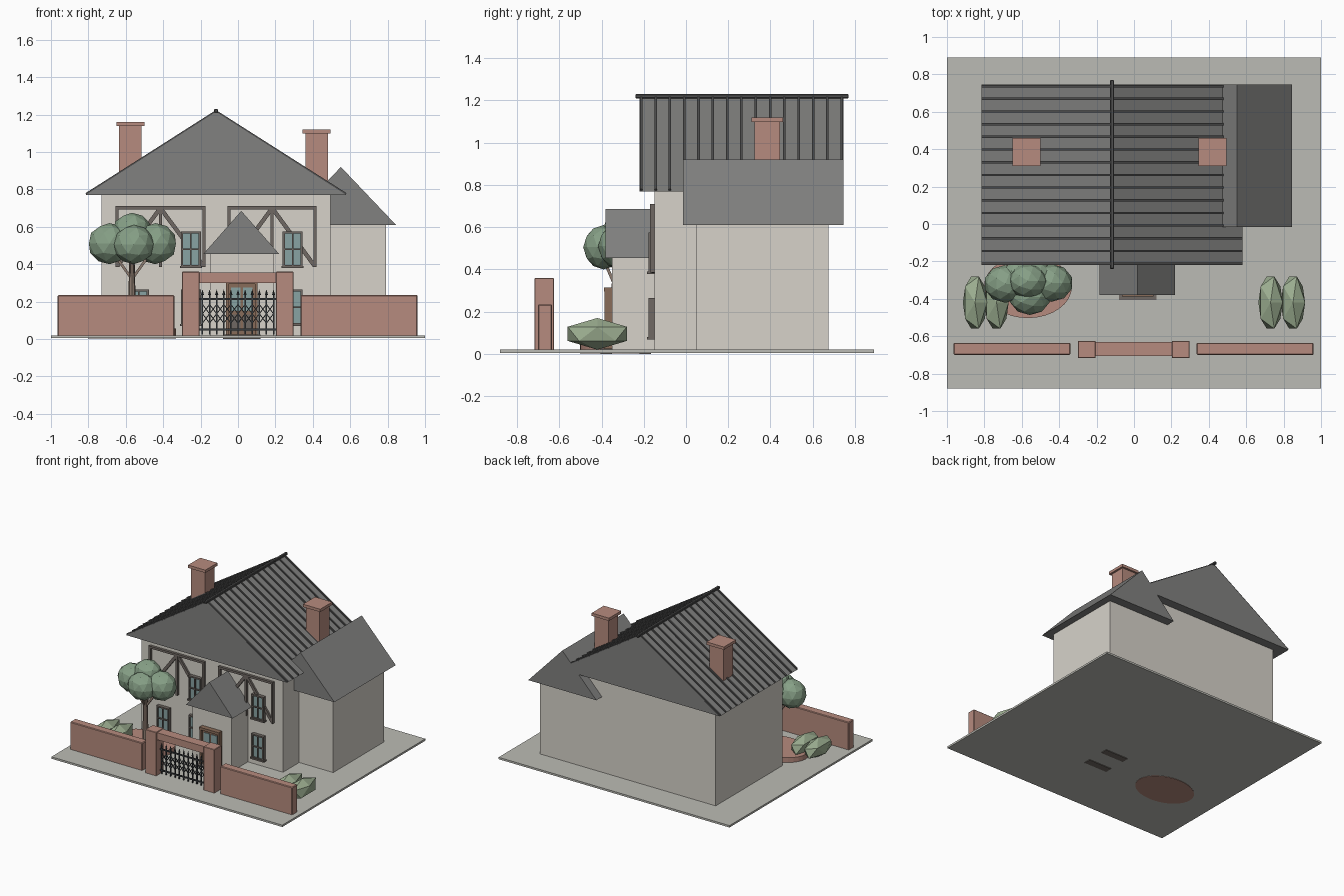
import bpy, bmesh, math
from mathutils import Vector

if "Cube" in bpy.data.objects:
    bpy.data.objects.remove(bpy.data.objects["Cube"])


def mat(name, r, g, b):
    m = bpy.data.materials.new(name)
    m.diffuse_color = (r, g, b, 1)
    m.use_nodes = True
    m.node_tree.nodes["Principled BSDF"].inputs["Base Color"].default_value = m.diffuse_color
    return m


PLASTER = mat("plaster", 0.68, 0.65, 0.59)
SLATE = mat("slate", 0.22, 0.22, 0.215)
RIB = mat("dark_slate", 0.08, 0.08, 0.08)
BRICK = mat("brick", 0.47, 0.26, 0.21)
TIMBER = mat("timber", 0.16, 0.14, 0.125)
IRON = mat("iron", 0.04, 0.045, 0.05)
GLASS = mat("glass", 0.25, 0.37, 0.37)
WOOD = mat("door_wood", 0.25, 0.15, 0.1)
LEAF = mat("leaf", 0.24, 0.35, 0.24)
BUSH = mat("bush_leaf", 0.33, 0.42, 0.28)
BARK = mat("bark", 0.27, 0.2, 0.16)
PAVING = mat("paving", 0.5, 0.5, 0.46)


def finish(name, bm, m):
    bmesh.ops.recalc_face_normals(bm, faces=bm.faces)
    me = bpy.data.meshes.new(name)
    bm.to_mesh(me)
    bm.free()
    me.materials.append(m)
    ob = bpy.data.objects.new(name, me)
    bpy.context.collection.objects.link(ob)
    return ob


def add_box(bm, x, y, z):
    vs = bmesh.ops.create_cube(bm, size=1)["verts"]
    for v in vs:
        v.co = [(a + b) / 2 + c * (b - a) for (a, b), c in zip((x, y, z), v.co)]


def box(name, x, y, z, m, bevel=0):
    bm = bmesh.new()
    add_box(bm, x, y, z)
    ob = finish(name, bm, m)
    if bevel:
        mod = ob.modifiers.new("bevel", "BEVEL")
        mod.width, mod.segments = bevel, 1
    return ob


def add_beam(bm, p, q, w, d):
    # box-section bar from p to q
    p, q = Vector(p), Vector(q)
    rot = (q - p).to_track_quat("Z", "Y")
    for v in bmesh.ops.create_cube(bm, size=1)["verts"]:
        v.co = (p + q) / 2 + rot @ Vector((v.co.x * w, v.co.y * d, v.co.z * (q - p).length))


def gable(name, x0, x1, y0, y1, z0, z1):
    # closed triangular roof with the ridge along y
    bm = bmesh.new()
    f = bm.faces.new([bm.verts.new(c) for c in
                      ((x0, y0, z0), (x1, y0, z0), ((x0 + x1) / 2, y0, z1))])
    top = bmesh.ops.extrude_face_region(bm, geom=[f])["geom"]
    bmesh.ops.translate(bm, vec=(0, y1 - y0, 0),
                        verts=[g for g in top if isinstance(g, bmesh.types.BMVert)])
    return finish(name, bm, SLATE)


def blob(name, centre, size, sub, m):
    # low-poly clump fitted to a bounding size
    bm = bmesh.new()
    bmesh.ops.create_icosphere(bm, subdivisions=sub, radius=1)
    ext = [max(abs(v.co[i]) for v in bm.verts) for i in range(3)]
    for v in bm.verts:
        v.co = [centre[i] + v.co[i] / ext[i] * size[i] / 2 for i in range(3)]
    return finish(name, bm, m)


# Ground
box("ground_slab", (-1, 1), (-0.88, 0.89), (0.005, 0.02), PAVING)
box("door_step", (-0.08, 0.12), (-0.405, -0.35), (0, 0.025), TIMBER)
box("inner_step", (-0.08, 0.12), (-0.22, -0.165), (0, 0.025), TIMBER)

# House bodies
box("main_walls", (-0.73, 0.495), (-0.15, 0.675), (0.01, 0.78), PLASTER)
box("wing_walls", (0.3, 0.79), (0.05, 0.675), (0.01, 0.615), PLASTER)
box("porch_walls", (-0.15, 0.19), (-0.35, -0.14), (0.01, 0.46), PLASTER)

# Roofs
gable("main_roof", -0.815, 0.58, -0.22, 0.745, 0.77, 1.215)
gable("wing_roof", 0.255, 0.845, -0.015, 0.745, 0.61, 0.92)
gable("porch_roof", -0.185, 0.22, -0.38, -0.14, 0.455, 0.685)
box("ridge_cap", (-0.128, -0.106), (-0.24, 0.77), (1.21, 1.23), RIB, 0.004)

# Roof ribs down both slopes
bm = bmesh.new()
N = 15
for i in range(N):
    y = -0.212 + i * (0.949 / (N - 1))
    for xe in (-0.812, 0.577):
        add_beam(bm, (xe, y, 0.775), (-0.1175, y, 1.217), 0.012, 0.012)
finish("roof_ribs", bm, RIB)

# Chimneys
for side, x, top in (("left", -0.575, 1.16), ("right", 0.42, 1.12)):
    box(side + "_chimney", (x - 0.06, x + 0.06), (0.325, 0.445), (0.76, top - 0.01), BRICK)
    box(side + "_chimney_cap", (x - 0.075, x + 0.075), (0.31, 0.46), (top - 0.022, top), BRICK)

# Half-timber panels
for side, xl, xr in (("left", -0.655, -0.175), ("right", -0.055, 0.42)):
    bm = bmesh.new()
    y, xm = -0.156, (xl + xr) / 2
    add_box(bm, (xl, xr), (-0.17, -0.145), (0.693, 0.71))
    for x in (xl + 0.008, xm, xr - 0.008):
        add_box(bm, (x - 0.008, x + 0.008), (-0.17, -0.145), (0.385, 0.7))
    for x in (xl + 0.01, xr - 0.01):
        add_beam(bm, (x, y, 0.39), (xm, y, 0.7), 0.016, 0.022)
    finish(side + "_timber_frame", bm, TIMBER)

# Windows: frame bars, sill and glass
for k, (x, z0, z1) in enumerate(((-0.252, 0.385, 0.575), (0.292, 0.385, 0.575), (-0.53, 0.075, 0.265),
                                 (-0.252, 0.075, 0.265), (0.292, 0.075, 0.265))):
    w, t, zm = 0.053, 0.011, z0 + (z1 - z0) * 0.5
    bm = bmesh.new()
    yr = (-0.178, -0.145)
    for s in (-1, 1):
        a, b = sorted((s * w, s * (w - t)))
        add_box(bm, (x + a, x + b), yr, (z0, z1))
    for a, b in ((z0, z0 + t), (z1 - t, z1), (zm - 0.004, zm + 0.004)):
        add_box(bm, (x - w, x + w), yr, (a, b))
    add_box(bm, (x - 0.004, x + 0.004), yr, (z0, z1))
    add_box(bm, (x - w - 0.006, x + w + 0.006), (-0.184, -0.145), (z0 - 0.006, z0 + 0.006))
    finish(f"window_frame_{k}", bm, TIMBER)
    box(f"window_glass_{k}", (x - w + t, x + w - t), (-0.168, -0.145), (z0 + t, z1 - t), GLASS)

# Front door
bm = bmesh.new()
for x in (-0.065, 0.09):
    add_box(bm, (x, x + 0.015), (-0.385, -0.345), (0.02, 0.31))
add_box(bm, (-0.065, 0.105), (-0.388, -0.345), (0.295, 0.315))
finish("door_frame", bm, WOOD)
box("door_leaf", (-0.05, 0.09), (-0.368, -0.345), (0.02, 0.295), WOOD)
for k, x in enumerate((-0.037, 0.028)):
    box(f"door_pane_{k}", (x, x + 0.05), (-0.373, -0.36), (0.15, 0.275), GLASS)
    box(f"door_panel_{k}", (x, x + 0.05), (-0.373, -0.36), (0.04, 0.13), TIMBER)

# Garden wall and gateway
for side, a, b in (("left", -0.965, -0.34), ("right", 0.335, 0.96)):
    box(side + "_garden_wall", (a, b), (-0.70, -0.635), (0.01, 0.235), BRICK, 0.005)
for side, a in (("left", -0.30), ("right", 0.203)):
    box(side + "_gate_pillar", (a, a + 0.094), (-0.717, -0.625), (0.01, 0.36), BRICK, 0.003)
box("gate_lintel", (-0.21, 0.21), (-0.707, -0.632), (0.30, 0.355), BRICK)

# Iron gate: rails, pointed bars, lattice
bm = bmesh.new()
y, n = -0.67, 11
step = 0.38 / (n - 1)
for z in (0.05, 0.215):
    add_box(bm, (-0.205, 0.205), (y - 0.005, y + 0.005), (z - 0.005, z + 0.005))
for i in range(n):
    x = -0.19 + i * step
    add_box(bm, (x - 0.004, x + 0.004), (y - 0.004, y + 0.004), (0.025, 0.24))
    tip = bmesh.ops.create_cone(bm, segments=4, radius1=0.009, radius2=0, depth=0.03)["verts"]
    bmesh.ops.translate(bm, verts=tip, vec=(x, y, 0.25))
    if i < n - 1:
        for a, b in ((0.085, 0.135), (0.135, 0.085), (0.135, 0.185), (0.185, 0.135)):
            add_beam(bm, (x, y, a), (x + step, y, b), 0.005, 0.005)
finish("iron_gate", bm, IRON)

# Planting bed
bm = bmesh.new()
bmesh.ops.create_cone(bm, cap_ends=True, segments=32, radius1=1, radius2=1, depth=1)
for v in bm.verts:
    v.co = (-0.567 + v.co.x * 0.235, -0.335 + v.co.y * 0.168, 0.03 + v.co.z * 0.055)
finish("planting_bed", bm, BRICK)

# Tree: tapered trunk, branches, clumps
T = Vector((-0.567, -0.335, 0))
bm = bmesh.new()
vs = bmesh.ops.create_cone(bm, cap_ends=True, segments=8, radius1=0.024, radius2=0.014, depth=0.42)["verts"]
bmesh.ops.translate(bm, verts=vs, vec=T + Vector((0, 0, 0.23)))
for dx, dy in ((-0.1, 0), (0.1, 0), (0, -0.06), (0, 0.06)):
    add_beam(bm, T + Vector((0, 0, 0.32)), T + Vector((dx, dy, 0.46)), 0.014, 0.014)
finish("tree_trunk", bm, BARK)
for k, (dx, dy, z, w) in enumerate(((-0.12, 0.015, 0.51, 0.22), (0.125, 0.02, 0.51, 0.22), (0, 0.03, 0.575, 0.2),
                                    (0.01, -0.055, 0.505, 0.21), (0.05, 0.05, 0.53, 0.17),
                                    (-0.05, 0.06, 0.52, 0.17))):
    blob(f"tree_clump_{k}", T + Vector((dx, dy, z)), (w, w * 0.92, w), 2, LEAF)

# Bushes
for k, x in enumerate((-0.85, -0.735, 0.73, 0.85)):
    blob(f"bush_{k}", (x, -0.42, 0.095), (0.13, 0.28, 0.15), 1, BUSH)
